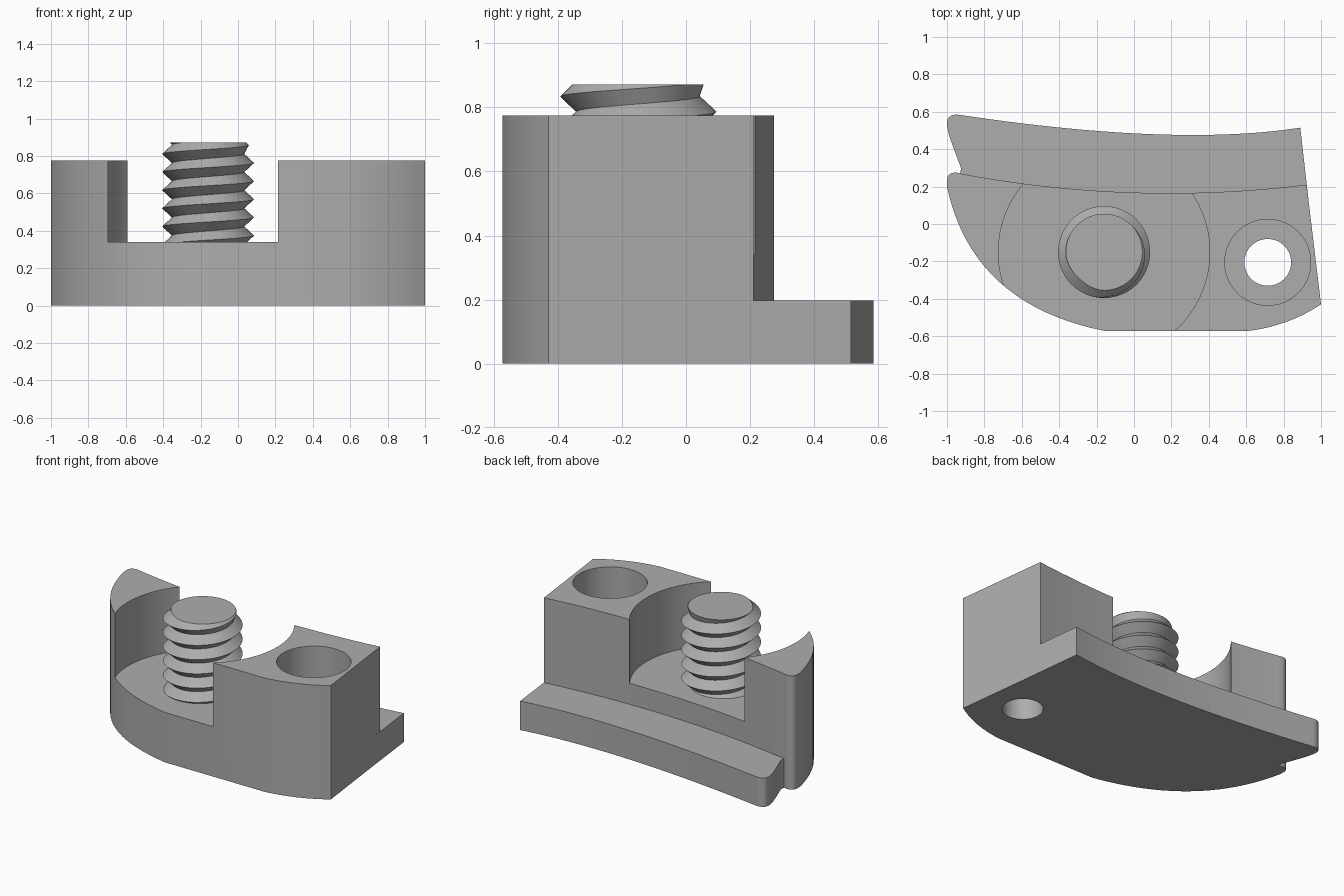
import bpy
import bmesh
from math import cos, sin, tau, radians
from mathutils import Vector

cube = bpy.data.objects.get("Cube")
if cube:
    bpy.data.objects.remove(cube, do_unlink=True)

# Single grey material
grey = bpy.data.materials.new("plain grey")
grey.use_nodes = True
colour = (0.42, 0.42, 0.42, 1)
grey.diffuse_color = colour
grey.node_tree.nodes["Principled BSDF"].inputs["Base Color"].default_value = colour


def finish(bm, name):
    bmesh.ops.recalc_face_normals(bm, faces=bm.faces)
    mesh = bpy.data.meshes.new(name)
    bm.to_mesh(mesh)
    bm.free()
    obj = bpy.data.objects.new(name, mesh)
    bpy.context.collection.objects.link(obj)
    mesh.materials.append(grey)
    return obj


def arc(start, mid, end, n=14):
    """Smooth curve through three points."""
    a, m, b = Vector(start), Vector(mid), Vector(end)
    c = 2 * m - (a + b) / 2
    ts = [i / n for i in range(n + 1)]
    return [a * (1 - t) ** 2 + c * 2 * t * (1 - t) + b * t * t for t in ts]


def prism(name, outline, low, high):
    bm = bmesh.new()
    verts = [bm.verts.new((p[0], p[1], low)) for p in outline]
    face = bm.faces.new(verts)
    bmesh.ops.remove_doubles(bm, verts=bm.verts, dist=0.001)
    out = bmesh.ops.extrude_face_region(bm, geom=list(bm.faces))
    top = [v for v in out["geom"] if isinstance(v, bmesh.types.BMVert)]
    bmesh.ops.translate(bm, verts=top, vec=(0, 0, high - low))
    return finish(bm, name)


def cut_round(target, name, centre, radius, low, high, n=64):
    ring = [(centre[0] + radius * cos(tau * i / n), centre[1] + radius * sin(tau * i / n))
            for i in range(n)]
    cutter = prism(name, ring, low, high)
    cutter.hide_render = True
    mod = target.modifiers.new(name, 'BOOLEAN')
    mod.operation, mod.solver, mod.object = 'DIFFERENCE', 'EXACT', cutter
    bpy.context.view_layer.objects.active = target
    bpy.ops.object.modifier_apply(modifier=name)
    bpy.data.objects.remove(cutter, do_unlink=True)


def smooth(obj, angle):
    bpy.ops.object.select_all(action='DESELECT')
    obj.select_set(True)
    bpy.context.view_layer.objects.active = obj
    bpy.ops.object.shade_smooth_by_angle(angle=radians(angle))


SCREW = (-0.16, -0.15)
HOLE = (0.715, -0.205)
FLOOR, TOP = 0.34, 0.775

# Main block: curved front, slanted right end, gently hollow back
outline = arc((-1, 0.2), (-0.72, -0.31), (-0.15, -0.573), 20)
outline += arc((0.6, -0.573), (0.81, -0.525), (1, -0.43), 8)
outline += arc((0.923, 0.21), (0.0, 0.168), (-0.92, 0.268), 20)
outline += arc((-0.95, 0.275), (-0.99, 0.262), (-1, 0.22), 6)
block = prism("body_block", outline, 0, TOP)

# Round pocket around the screw, counterbore and through hole
cut_round(block, "pocket_cutter", SCREW, 0.565, FLOOR, 1, 96)
cut_round(block, "counterbore_cutter", HOLE, 0.23, FLOOR, 1)
cut_round(block, "hole_cutter", HOLE, 0.125, -0.2, 0.6)
smooth(block, 30)

# Low ledge along the back
outline = arc((0.889, 0.515), (0.1, 0.48), (-0.93, 0.583), 20)
outline += arc((-0.95, 0.585), (-0.99, 0.57), (-1, 0.53), 6)
outline += arc((-0.99, 0.48), (-0.97, 0.42), (-0.925, 0.3), 6)
outline += [(-0.93, 0.255), (-0.6, 0.17), (0, 0.12), (0.934, 0.12)]
ledge = prism("back_ledge", outline, 0, 0.197)
smooth(ledge, 30)

# Threaded stud: columns of alternating root and tip points climbing a helix
PITCH, ROOT, TIP, N, ROWS = 0.097, 0.193, 0.246, 48, 20
LOW, HIGH = FLOOR - 0.01, 0.872
bm = bmesh.new()
columns = []
for j in range(N + 1):
    angle = tau * (j / N - 0.25)
    column = []
    for k in range(ROWS):
        z = 0.835 + PITCH * (j / N + (k - ROWS + 5) / 2)
        clamped = min(max(z, LOW), HIGH)
        phase = ((clamped - 0.835) / PITCH - j / N) % 1
        r = ROOT + (TIP - ROOT) * abs(2 * phase - 1)
        r = min(r, 0.205 + (HIGH - clamped))
        column.append(bm.verts.new((SCREW[0] + r * cos(angle),
                                    SCREW[1] + r * sin(angle), clamped)))
    columns.append(column)
for a, b in zip(columns, columns[1:]):
    for k in range(ROWS - 1):
        bm.faces.new((a[k], b[k], b[k + 1], a[k + 1]))
for end in (0, ROWS - 1):
    bm.faces.new([c[end] for c in columns])
bmesh.ops.remove_doubles(bm, verts=bm.verts, dist=0.0005)
stud = finish(bm, "threaded_stud")
smooth(stud, 35)
